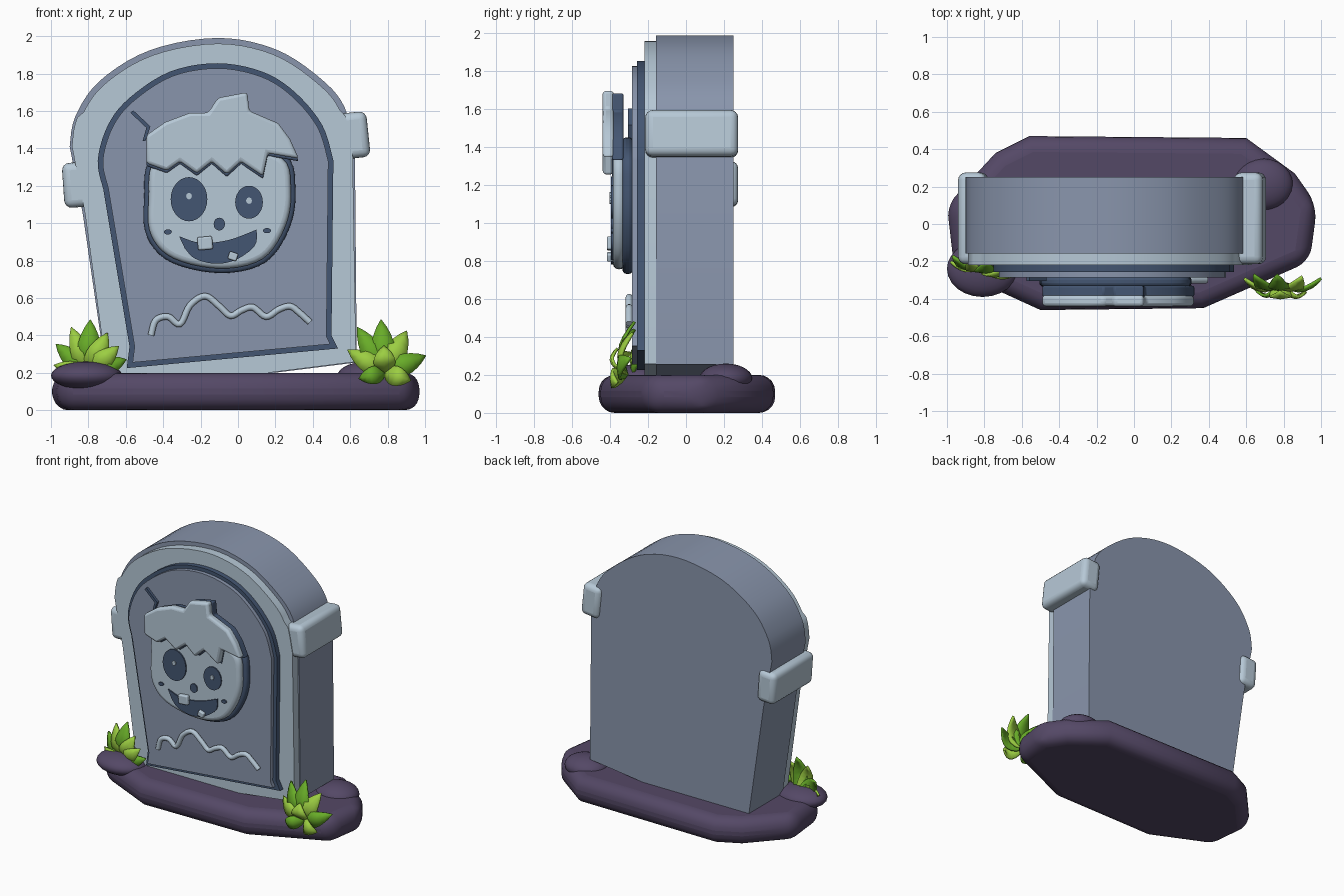
import bpy, bmesh, math
from mathutils import Vector

if "Cube" in bpy.data.objects:
    bpy.data.objects.remove(bpy.data.objects["Cube"])


def material(name, r, g, b):
    lin = [((c / 255 + 0.055) / 1.055) ** 2.4 for c in (r, g, b)] + [1]
    m = bpy.data.materials.new(name)
    m.use_nodes = True
    m.diffuse_color = lin
    m.node_tree.nodes["Principled BSDF"].inputs["Base Color"].default_value = lin
    return m


STONE = material("grey stone", 137, 149, 172)
PALE = material("pale stone", 182, 200, 214)
DARK = material("dark blue stone", 68, 86, 114)
SOIL = material("purple soil", 84, 72, 102)
GREEN = material("leaf green", 104, 172, 40)
LIME = material("leaf lime", 156, 206, 66)


def finish(obj, mat, bevel=0, segments=3, angle=35):
    """Colour, bevel and smooth an object."""
    obj.data.materials.append(mat)
    if bevel:
        mod = obj.modifiers.new("rounding", "BEVEL")
        mod.width, mod.segments = bevel, segments
        mod.limit_method, mod.angle_limit = "ANGLE", math.radians(40)
    bpy.ops.object.select_all(action="DESELECT")
    obj.select_set(True)
    bpy.context.view_layer.objects.active = obj
    bpy.ops.object.shade_smooth_by_angle(angle=math.radians(angle))
    return obj


def spline(points, closed=False, steps=5):
    """Catmull-Rom resampling of a short list of points."""
    pts = [Vector(p) for p in points]
    n, out = len(pts), []
    for i in range(n if closed else n - 1):
        pick = (lambda k: pts[k % n]) if closed else (lambda k: pts[max(0, min(n - 1, k))])
        a, b, c, d = (pick(i + k) for k in (-1, 0, 1, 2))
        for s in range(steps):
            t = s / steps
            out.append(0.5 * (2 * b + (c - a) * t + (2 * a - 5 * b + 4 * c - d) * t * t
                              + (3 * b - a - 3 * c + d) * t ** 3))
    return out if closed else out + [pts[-1]]


def inset(points, amount):
    """Move a closed outline inward; amount is a function of the point."""
    pts = [Vector(p) for p in points]
    area = sum(p.cross(q) for p, q in zip(pts, pts[1:] + pts[:1]))
    out = []
    for i, p in enumerate(pts):
        u = (p - pts[i - 1]).normalized()
        v = (pts[(i + 1) % len(pts)] - p).normalized()
        t = (u + v).normalized()
        normal = Vector((-t.y, t.x)) * math.copysign(1, area)
        out.append(p + normal * amount(p) / max(0.5, t.dot(u)))
    return out


def prism(name, outline, lo, hi, mat, bevel=0, axis="y", **kw):
    """Extrude an outline along y (outline in x, z) or along z (outline in x, y)."""
    bm = bmesh.new()
    place = (lambda p: (p[0], lo, p[1])) if axis == "y" else (lambda p: (p[0], p[1], lo))
    face = bm.faces.new([bm.verts.new(place(p)) for p in outline])
    geo = bmesh.ops.extrude_face_region(bm, geom=[face])["geom"]
    shift = (0, hi - lo, 0) if axis == "y" else (0, 0, hi - lo)
    bmesh.ops.translate(bm, vec=shift, verts=[g for g in geo if isinstance(g, bmesh.types.BMVert)])
    bmesh.ops.recalc_face_normals(bm, faces=bm.faces)
    mesh = bpy.data.meshes.new(name)
    bm.to_mesh(mesh)
    bm.free()
    obj = bpy.data.objects.new(name, mesh)
    bpy.context.collection.objects.link(obj)
    return finish(obj, mat, bevel, **kw)


def oval(x, z, rx, rz, count=28):
    return [(x + rx * math.cos(k * math.tau / count), z + rz * math.sin(k * math.tau / count))
            for k in range(count)]


def block(name, centre, size, mat, bevel, tilt=0):
    bpy.ops.mesh.primitive_cube_add(size=1, location=centre)
    obj = bpy.context.object
    obj.name = name
    for v in obj.data.vertices:
        v.co = v.co * Vector(size)
    obj.rotation_euler.y = math.radians(tilt)
    return finish(obj, mat, bevel, segments=4)


def boulder(name, centre, size):
    bpy.ops.mesh.primitive_uv_sphere_add(segments=24, ring_count=14, location=centre)
    obj = bpy.context.object
    obj.name = name
    for v in obj.data.vertices:
        v.co = v.co * Vector(size)
    finish(obj, SOIL, angle=60)


def tube(name, points, y, radius, mat, resolution=3):
    curve = bpy.data.curves.new(name, "CURVE")
    curve.dimensions = "3D"
    curve.bevel_depth, curve.bevel_resolution, curve.use_fill_caps = radius, resolution, True
    line = curve.splines.new("POLY")
    line.points.add(len(points) - 1)
    for point, p in zip(line.points, points):
        point.co = (p[0], y, p[1], 1)
    line.use_smooth = True
    curve.materials.append(mat)
    obj = bpy.data.objects.new(name, curve)
    bpy.context.collection.objects.link(obj)


def leaf(name, root, tip, width, mat):
    """Pointed leaf with a raised midrib, bowed toward the front."""
    root, tip, rows = Vector(root), Vector(tip), 7
    side = (tip - root).cross(Vector((0, 1, 0))).normalized()
    bm, grid = bmesh.new(), []
    for i in range(rows + 1):
        t = i / rows
        mid = root.lerp(tip, t) + Vector((0, -0.05 * math.sin(math.pi * t), 0))
        half = side * width * (0.03 + 0.5 * math.sin(math.pi * t ** 0.8) ** 0.9 if i < rows else 0.01)
        rib = Vector((0, -0.15 * half.length, 0))
        grid.append([bm.verts.new(p) for p in (mid - half, mid + rib, mid + half)])
    for a, b in zip(grid, grid[1:]):
        for k in (0, 1):
            bm.faces.new((a[k], a[k + 1], b[k + 1], b[k]))
    bmesh.ops.recalc_face_normals(bm, faces=bm.faces)
    mesh = bpy.data.meshes.new(name)
    bm.to_mesh(mesh)
    bm.free()
    obj = bpy.data.objects.new(name, mesh)
    bpy.context.collection.objects.link(obj)
    mod = obj.modifiers.new("thickness", "SOLIDIFY")
    mod.thickness, mod.offset = 0.015, 0
    finish(obj, mat, angle=30)


# Soil base and its two mounds
base = [(-.56, .47), (.6, .46), (.86, .27), (.98, .1), (.94, -.2), (.37, -.45),
        (-.5, -.46), (-.96, -.25), (-1, .1), (-.74, .38)]
prism("soil_base", base, 0, .2, SOIL, .085, axis="z", segments=5, angle=50)
boulder("front_left_mound", (-.81, -.24, .185), (.19, .15, .075))
boulder("back_right_mound", (.69, .21, .18), (.16, .14, .08))

# Leaning slab, raised border, dark rim and panel
arch = spline([(.625, 1.39), (.57, 1.62), (.44, 1.775), (.2, 1.93), (-.11, 1.99), (-.47, 1.925),
               (-.74, 1.76), (-.87, 1.57), (-.9, 1.41)])
slab = [(-.69, .09), (.635, .255)] + arch + [(-.83, 1.05)]
prism("stone_slab", slab, -.157, .25, STONE)
border = inset(slab, lambda p: .03 if p.y > 1.6 else .012 if p.y > .5 else .004)
prism("stone_border", border, -.22, -.157, PALE)
rim_arch = spline([(.51, 1.335), (.45, 1.525), (.305, 1.7), (.13, 1.81), (-.11, 1.855), (-.364, 1.81),
                   (-.58, 1.67), (-.695, 1.525), (-.75, 1.335), (-.72, 1.18)])
rim = [(-.595, .225), (.535, .33), (.5, .4)] + rim_arch + [(-.58, .34)]
prism("panel_rim", rim, -.257, -.22, DARK)
prism("stone_panel", inset(rim, lambda p: .027), -.285, -.22, STONE)

# Patches wrapped round the slab edges
block("right_edge_patch", (.62, .03, 1.47), (.155, .49, .245), PALE, .04, -6)
block("left_edge_patch", (-.86, .03, 1.205), (.15, .49, .24), PALE, .04, -4)

# Carved head with a dark backing
head = spline([(-.49, 1.12), (-.475, .93), (-.35, .8), (-.09, .745), (.14, .8), (.265, .98),
               (.295, 1.18), (.24, 1.36), (-.08, 1.44), (-.44, 1.36)], True)
prism("head_backing", inset(head, lambda p: -.012), -.335, -.28, DARK, .02)
prism("head", inset(head, lambda p: .012), -.385, -.32, PALE, .03, segments=4)

# Jagged hair with a dark backing
hair = [(-.49, 1.47), (-.39, 1.54), (-.257, 1.59), (-.16, 1.59), (-.107, 1.67), (.05, 1.7), (.06, 1.6),
        (.214, 1.535), (.278, 1.45), (.325, 1.345), (.16, 1.374), (.134, 1.25), (.016, 1.33),
        (-.06, 1.26), (-.14, 1.33), (-.22, 1.265), (-.31, 1.33), (-.38, 1.28), (-.49, 1.32)]
prism("hair_backing", [(x, z - .014) for x, z in hair], -.39, -.33, DARK, .01)
prism("hair", hair, -.44, -.38, PALE, .018)

# Face details
for name, x, z, rx, rz in (("right_eye", -.262, 1.128, .098, .118), ("left_eye", .059, 1.112, .074, .088),
                           ("nose", -.1, .995, .03, .034), ("right_freckle", -.375, .953, .021, .014),
                           ("left_freckle", .155, .96, .021, .014)):
    prism(name, oval(x, z, rx, rz), -.394, -.385, DARK)
for name, x, z in (("right_eye_glint", -.262, 1.145), ("left_eye_glint", .059, 1.12)):
    prism(name, oval(x, z, .016, .018, 8), -.402, -.393, PALE)
mouth = spline([(.1, .966), (.09, .88), (-.01, .805), (-.12, .783), (-.23, .81), (-.285, .866)]) + \
    spline([(-.315, .93), (-.2, .895), (-.05, .91), (.1, .966)])[:-1]
prism("mouth", mouth, -.394, -.385, DARK)
block("big_tooth", (-.176, .893, 0), (.08, .035, .07), PALE, .01, -5).location = (-.176, -.4, .893)
block("small_tooth", (-.027, -.4, .823), (.048, .035, .042), PALE, .008, 18)

# Squiggle and crack on the panel
wave = [(-.465, .4), (-.44, .48), (-.374, .5), (-.31, .46), (-.257, .56), (-.176, .61), (-.1, .556),
        (-.04, .505), (.02, .535), (.08, .55), (.15, .5), (.22, .54), (.28, .555), (.33, .52), (.385, .47)]
tube("squiggle", spline(wave), -.3, .018, PALE)
crack = [(-.575, 1.59), (-.49, 1.51), (-.51, 1.44), (-.495, 1.44), (-.468, 1.517), (-.56, 1.603)]
prism("crack", crack, -.305, -.28, DARK)

# Grass tufts: tip x, tip y, tip z, width, colour
tufts = {"left_grass": ((-.8, -.2, .2), [
    (-.79, -.2, .48, .12, GREEN), (-.89, -.19, .44, .1, LIME), (-.7, -.24, .41, .11, LIME),
    (-.97, -.17, .35, .1, GREEN), (-.6, -.25, .27, .1, GREEN), (-.98, -.2, .24, .08, LIME),
    (-.64, -.26, .34, .1, LIME)]),
    "right_grass": ((.785, -.31, .2), [
        (.765, -.27, .48, .12, GREEN), (.64, -.27, .44, .11, GREEN), (.9, -.28, .42, .12, LIME),
        (1, -.29, .29, .11, GREEN), (.59, -.29, .32, .1, LIME), (.65, -.35, .17, .09, GREEN),
        (.92, -.36, .16, .1, LIME), (.78, -.36, .34, .11, LIME)])}
for name, (root, tips) in tufts.items():
    for i, (x, y, z, width, mat) in enumerate(tips):
        leaf(f"{name}_leaf_{i + 1}", root, (x, y, z), width, mat)
